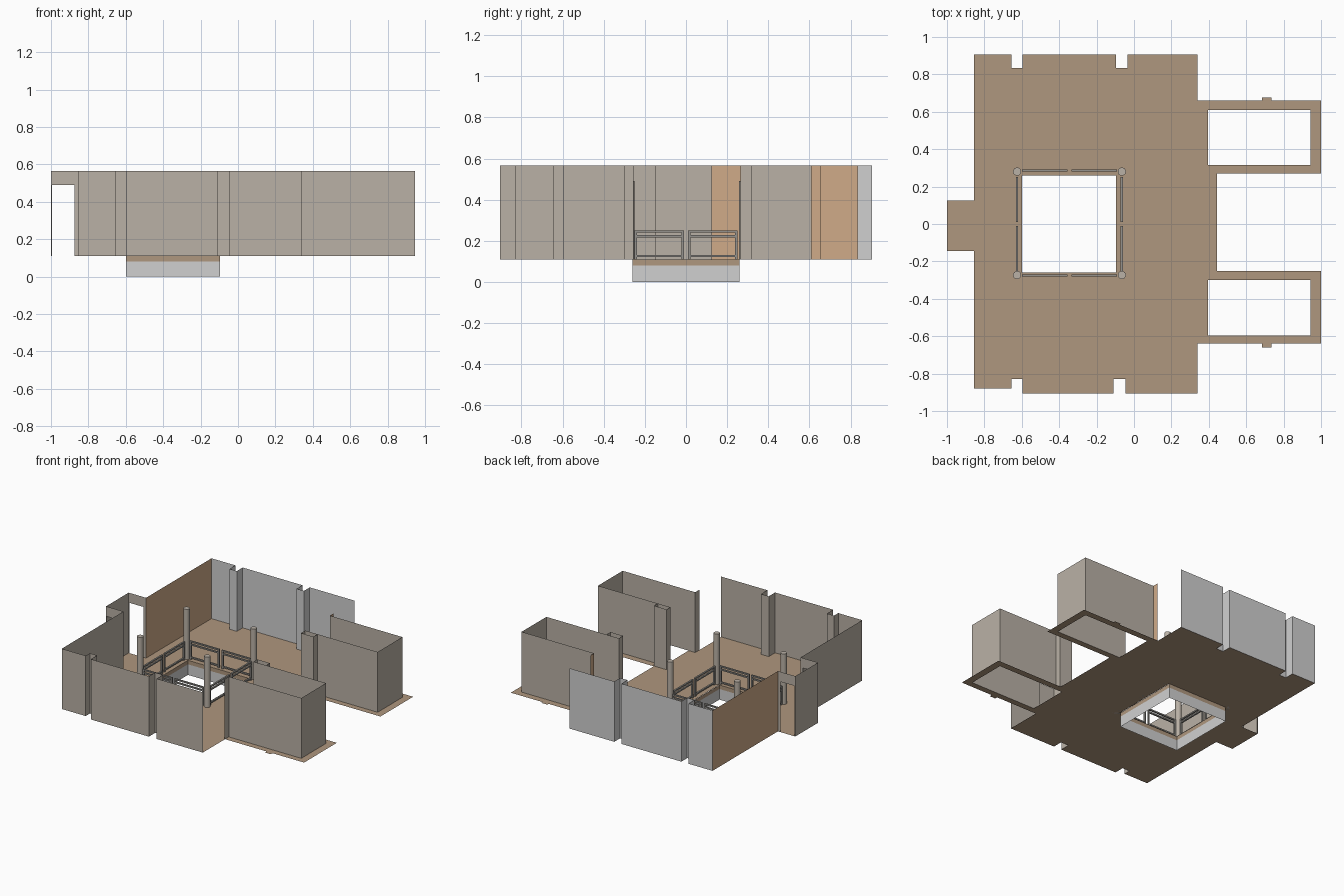
import bpy, bmesh, math
from mathutils import Matrix, Vector

if "Cube" in bpy.data.objects:
    bpy.data.objects.remove(bpy.data.objects["Cube"])


def material(name, r, g, b):
    m = bpy.data.materials.new(name)
    m.diffuse_color = (r, g, b, 1)
    m.use_nodes = True
    m.node_tree.nodes["Principled BSDF"].inputs["Base Color"].default_value = m.diffuse_color
    return m


WARM = material("warm_grey", 0.49, 0.44, 0.38)
LIGHT = material("light_grey", 0.63, 0.63, 0.63)
TAN = material("tan", 0.63, 0.41, 0.25)
FLOOR = material("floor_brown", 0.43, 0.31, 0.21)
RAIL = material("rail_grey", 0.30, 0.29, 0.27)

Z0, Z1 = 0.11, 0.565   # floor level, wall top


def finish(name, bm, mat):
    me = bpy.data.meshes.new(name)
    bm.to_mesh(me)
    bm.free()
    me.materials.append(mat)
    ob = bpy.data.objects.new(name, me)
    bpy.context.collection.objects.link(ob)
    return ob


def wall(name, path, mat, z0=Z0, z1=Z1, closed=False):
    """Thin sheet wall standing along a plan path."""
    bm = bmesh.new()
    lo = [bm.verts.new((x, y, z0)) for x, y in path]
    hi = [bm.verts.new((x, y, z1)) for x, y in path]
    n = len(path)
    for i in range(n if closed else n - 1):
        j = (i + 1) % n
        bm.faces.new((lo[i], lo[j], hi[j], hi[i]))
    return finish(name, bm, mat)


def plate(name, solids, holes, z, mat):
    """Flat sheet: union of rectangles (x0, x1, y0, y1) minus holes."""
    rects = solids + holes
    xs = sorted({v for r in rects for v in r[:2]})
    ys = sorted({v for r in rects for v in r[2:]})

    def inside(x, y, rs):
        return any(a < x < b and c < y < d for a, b, c, d in rs)
    bm = bmesh.new()
    for a, b in zip(xs, xs[1:]):
        for c, d in zip(ys, ys[1:]):
            mx, my = (a + b) / 2, (c + d) / 2
            if inside(mx, my, solids) and not inside(mx, my, holes):
                bm.faces.new([bm.verts.new((x, y, z)) for x, y in
                              ((a, c), (b, c), (b, d), (a, d))])
    bmesh.ops.remove_doubles(bm, verts=bm.verts, dist=1e-5)
    return finish(name, bm, mat)


def add_box(bm, lo, hi):
    lo, hi = Vector(lo), Vector(hi)
    m = Matrix.Translation((lo + hi) / 2) @ Matrix.Diagonal((*(hi - lo), 1))
    bmesh.ops.create_cube(bm, size=1, matrix=m)


# floor with stair well, side room openings and pilaster notches
plate("floor",
      [(-0.855, 0.34, -0.905, 0.905), (-1, -0.855, -0.145, 0.125),
       (0.34, 0.445, -0.25, 0.27),
       (0.34, 1, 0.27, 0.66), (0.34, 1, -0.64, -0.25),
       (0.685, 0.735, 0.66, 0.675), (0.685, 0.735, -0.66, -0.64)],
      [(-0.60, -0.095, -0.26, 0.26),
       (0.395, 0.945, 0.315, 0.61), (0.395, 0.945, -0.595, -0.30),
       (-0.655, -0.595, 0.835, 0.905), (-0.095, -0.035, 0.835, 0.905),
       (-0.655, -0.595, -0.905, -0.83), (-0.11, -0.045, -0.905, -0.83),
       (-0.855, -0.655, -0.905, -0.88)],
      Z0, FLOOR)

# well lining below the floor
well = [(-0.60, -0.26), (-0.097, -0.26), (-0.097, 0.26), (-0.60, 0.26)]
wall("well_lining", well, LIGHT, 0, 0.08, True)
wall("well_rim", well, FLOOR, 0.08, Z0, True)

# main room walls with pilaster steps
wall("front_wall", [(-0.855, -0.145), (-0.855, -0.88), (-0.655, -0.88),
                    (-0.655, -0.83), (-0.595, -0.83), (-0.595, -0.905),
                    (-0.11, -0.905), (-0.11, -0.83), (-0.045, -0.83),
                    (-0.045, -0.905), (0.34, -0.905)], WARM)
wall("back_wall", [(-0.855, 0.905), (-0.655, 0.905), (-0.655, 0.835),
                   (-0.595, 0.835), (-0.595, 0.905), (-0.095, 0.905),
                   (-0.095, 0.835), (-0.035, 0.835), (-0.035, 0.905),
                   (0.34, 0.905)], LIGHT)
wall("left_wall", [(-0.855, 0.125), (-0.855, 0.905)], TAN)

# entrance alcove: end wall, door headers and jambs
wall("alcove_end", [(-1, -0.145), (-1, 0.125)], WARM)
for side, y in (("front", -0.145), ("back", 0.125)):
    wall(f"alcove_{side}_header", [(-1, y), (-0.875, y)], WARM, 0.49, Z1)
    wall(f"alcove_{side}_jamb", [(-0.875, y), (-0.855, y)], WARM)
    wall(f"alcove_{side}_corner", [(-1, y), (-0.995, y)], WARM, Z0, 0.49)

# two side rooms, open towards the main room
for side, s, outer, inner, lip, stub, mat in (
        ("front", -1, 0.595, 0.30, 0.255, 0.645, WARM),
        ("back", 1, 0.61, 0.315, 0.265, 0.655, TAN)):
    wall(f"{side}_room_walls", [(0.34, s * outer), (0.945, s * outer),
                                (0.945, s * inner), (0.34, s * inner),
                                (0.34, s * lip), (0.445, s * lip),
                                (0.445, s * inner)], WARM)
    wall(f"{side}_room_stub", [(0.34, s * outer), (0.34, s * stub)], mat)

# round corner posts of the well
for i, (x, y) in enumerate([(x, y) for x in (-0.625, -0.065)
                            for y in (-0.273, 0.28)]):
    bm = bmesh.new()
    bmesh.ops.create_cone(bm, cap_ends=True, segments=16, radius1=0.022,
                          radius2=0.022, depth=0.38,
                          matrix=Matrix.Translation((x, y, Z0 + 0.19)))
    ob = finish(f"post_{i + 1}", bm, WARM)
    bpy.context.view_layer.objects.active = ob
    ob.select_set(True)
    bpy.ops.object.shade_smooth_by_angle(angle=math.radians(40))
    ob.select_set(False)


def railing(name, axis, fixed, start, end):
    """Two framed panels with a small gap, running along x (0) or y (1)."""
    bm = bmesh.new()
    t = 0.006
    mid = (start + end) / 2

    def bar(a, b, z0, z1):
        lo, hi = [fixed - t, fixed - t, z0], [fixed + t, fixed + t, z1]
        lo[axis], hi[axis] = a, b
        add_box(bm, lo, hi)
    for a, b in ((start, mid - 0.01), (mid + 0.01, end)):
        for z in (0.12, 0.217, 0.24):
            bar(a, b, z, z + 0.01)
        for c in (a, b - 0.012):
            bar(c, c + 0.012, Z0, 0.25)
    finish(name, bm, RAIL)


railing("left_railing", 1, -0.625, -0.25, 0.25)
railing("right_railing", 1, -0.065, -0.25, 0.25)
railing("front_railing", 0, -0.276, -0.60, -0.09)
railing("back_railing", 0, 0.286, -0.60, -0.09)
